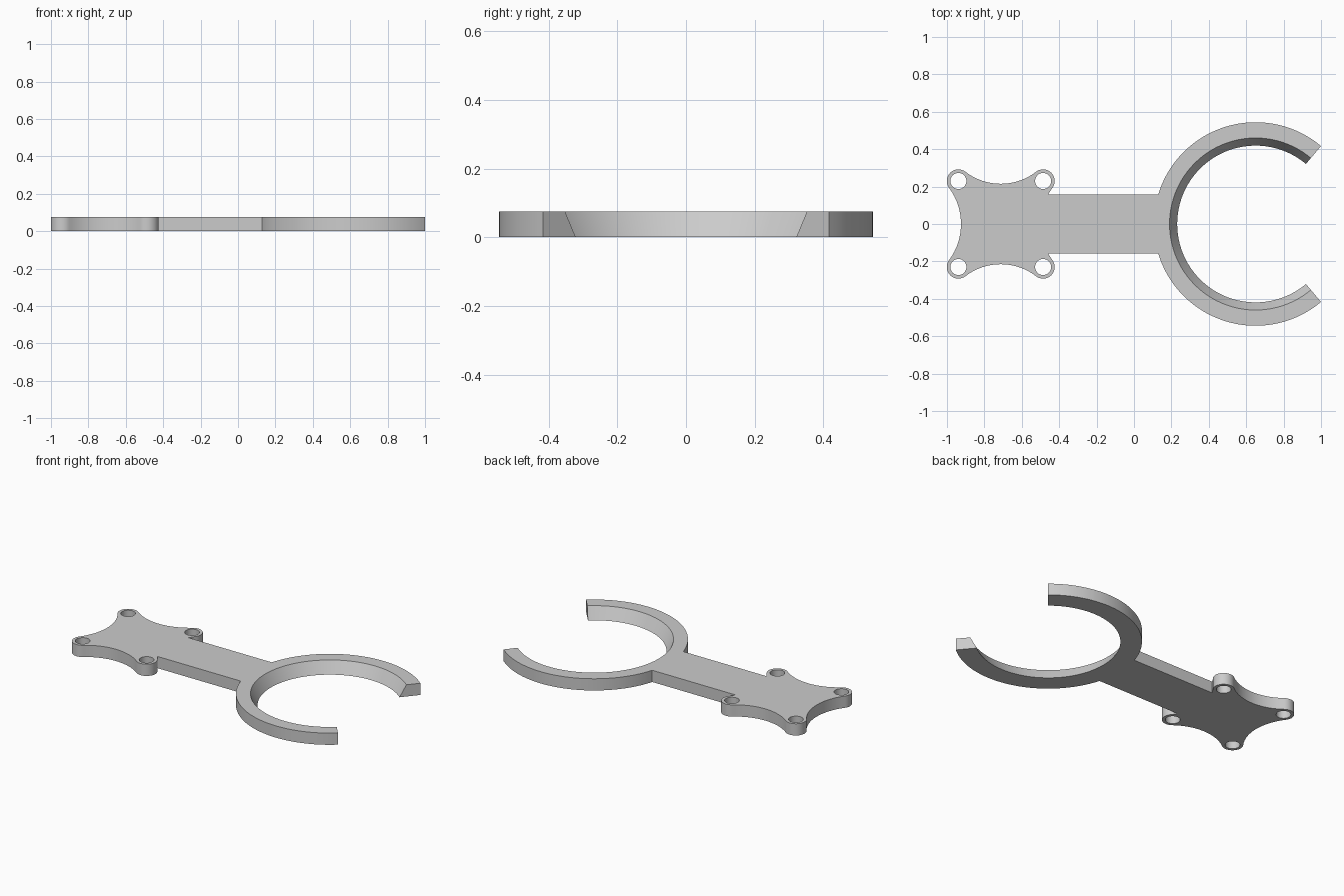
import bpy
import bmesh
from math import sin, cos, asin, atan2, radians, pi, hypot

old = bpy.data.objects.get("Cube")
if old:
    bpy.data.objects.remove(old, do_unlink=True)

HEIGHT = 0.075
RING_X, RING_OUT, RING_IN, RING_IN_TOP = 0.65, 0.544, 0.419, 0.46
GAP = radians(50)                       # half angle of the ring opening
ARM = 0.157                             # half width of the arm
PLATE_X, BOSS_DX, BOSS_Y = -0.7125, 0.2265, 0.23
BOSS_R, HOLE_R = 0.062, 0.043
WAIST_X, WAIST_Y = 0.2125, 0.215        # plate half sizes at the hollows


def arc(cx, cy, r, a0, a1, n):
    return [(cx + r * cos(a0 + (a1 - a0) * i / n),
             cy + r * sin(a0 + (a1 - a0) * i / n)) for i in range(n + 1)]


def hollow_radius(offset, side):
    """Radius of a hollow that touches both neighbouring bosses."""
    return (offset ** 2 + side ** 2 - BOSS_R ** 2) / (2 * (BOSS_R + side))


def outline(inner_r):
    """Half outline from the plate's end to the ring's inside, then mirrored."""
    rs = hollow_radius(BOSS_Y, BOSS_DX - WAIST_X)
    rt = hollow_radius(BOSS_DX, BOSS_Y - WAIST_Y)
    side_x = WAIST_X + rs
    top_y = WAIST_Y + rt
    s = atan2(BOSS_Y, side_x - BOSS_DX)
    t = atan2(top_y - BOSS_Y, BOSS_DX)
    pts = arc(PLATE_X - side_x, 0, rs, 0, s, 12)
    pts += arc(PLATE_X - BOSS_DX, BOSS_Y, BOSS_R, pi + s, t, 20)
    pts += arc(PLATE_X, top_y, rt, pi + t, 2 * pi - t, 24)
    pts += arc(PLATE_X + BOSS_DX, BOSS_Y, BOSS_R, pi - t, -s, 20)
    pts += arc(PLATE_X + side_x, 0, rs, pi - s, pi - asin(ARM / rs), 4)
    pts += arc(RING_X, 0, RING_OUT, pi - asin(ARM / RING_OUT), GAP, 48)
    pts += arc(RING_X, 0, inner_r, GAP, pi, 56)
    # Drop the repeated points where arcs touch
    half = [pts[0]]
    for p in pts[1:]:
        if hypot(p[0] - half[-1][0], p[1] - half[-1][1]) > 1e-4:
            half.append(p)
    return half + [(x, -y) for x, y in reversed(half[1:-1])]


def add_loop(bm, pts, z):
    verts = [bm.verts.new((x, y, z)) for x, y in pts]
    edges = [bm.edges.new((verts[i - 1], verts[i])) for i in range(len(verts))]
    return verts, edges


# Screw holes, one in each boss
holes = [arc(PLATE_X + sx * BOSS_DX, sy * BOSS_Y, HOLE_R, 0, 2 * pi, 32)[:-1]
         for sx in (-1, 1) for sy in (-1, 1)]

# Caps are filled around the holes, walls join bottom to top
bm = bmesh.new()
levels = []
for z, inner_r in ((0, RING_IN), (HEIGHT, RING_IN_TOP)):
    loops = [add_loop(bm, pts, z) for pts in [outline(inner_r)] + holes]
    bmesh.ops.triangle_fill(bm, use_beauty=True, use_dissolve=False,
                            normal=(0, 0, 1),
                            edges=[e for _, edges in loops for e in edges])
    levels.append([verts for verts, _ in loops])
for low, high in zip(*levels):
    for i in range(len(low)):
        bm.faces.new((low[i - 1], low[i], high[i], high[i - 1]))
bmesh.ops.recalc_face_normals(bm, faces=bm.faces[:])
mesh = bpy.data.meshes.new("holder_bracket")
bm.to_mesh(mesh)
bm.free()

bracket = bpy.data.objects.new("holder_bracket", mesh)
bpy.context.collection.objects.link(bracket)

# Plain grey material
grey = bpy.data.materials.new("light_grey")
grey.use_nodes = True
color = (0.6, 0.6, 0.6, 1)
grey.diffuse_color = color
grey.node_tree.nodes["Principled BSDF"].inputs["Base Color"].default_value = color
mesh.materials.append(grey)

bpy.ops.object.select_all(action='DESELECT')
bracket.select_set(True)
bpy.context.view_layer.objects.active = bracket
bpy.ops.object.shade_smooth_by_angle(angle=radians(30))
